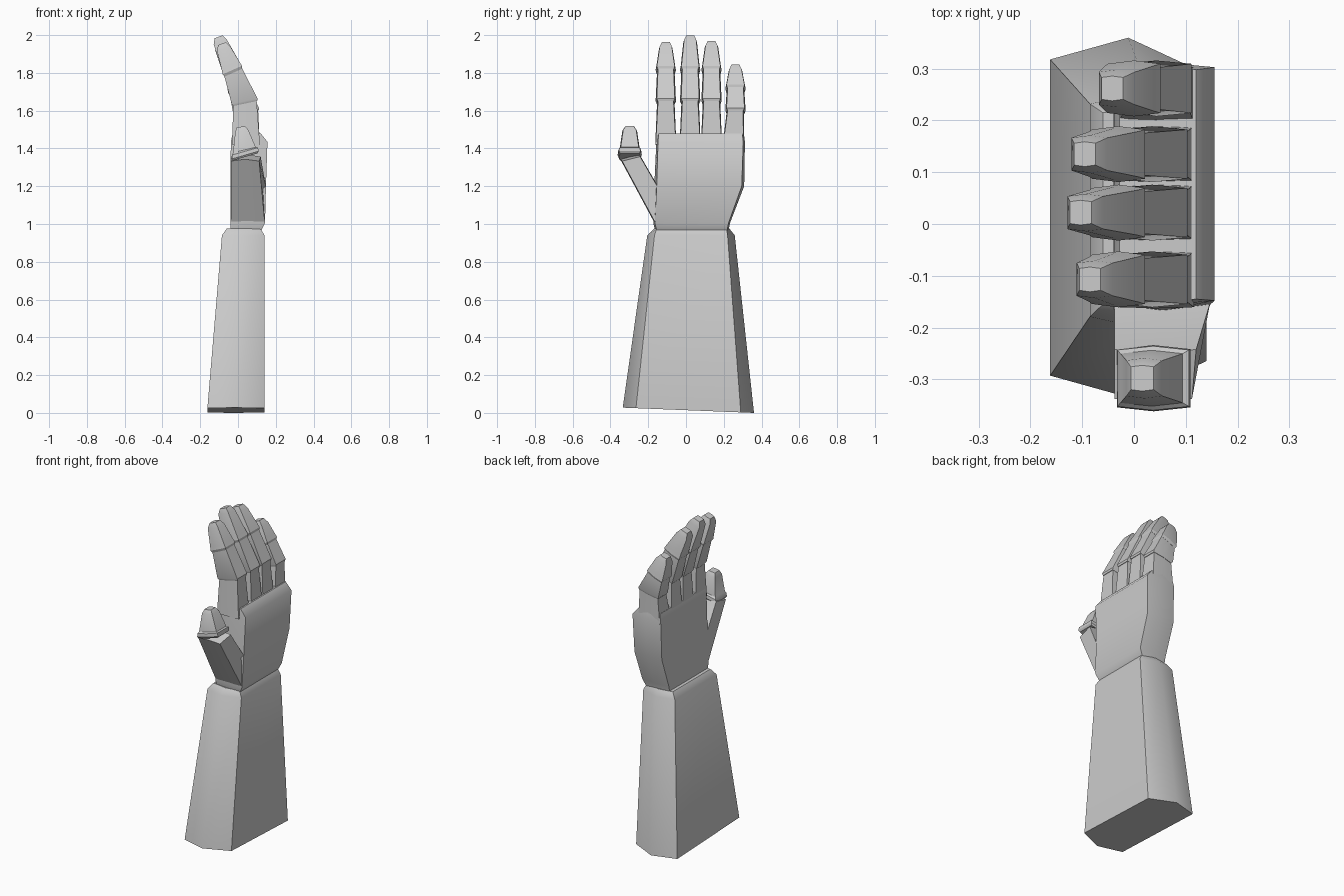
import bpy, bmesh
from math import sin, cos, radians

if "Cube" in bpy.data.objects:
    bpy.data.objects.remove(bpy.data.objects["Cube"])


def loft(name, rings, angle=42):
    """Skin a list of equal-sized rings and cap both ends."""
    bm = bmesh.new()
    vr = [[bm.verts.new(p) for p in r] for r in rings]
    n = len(vr[0])
    for a, b in zip(vr, vr[1:]):
        for i in range(n):
            j = (i + 1) % n
            bm.faces.new((a[i], a[j], b[j], b[i]))
    bm.faces.new(vr[0][::-1])
    bm.faces.new(vr[-1])
    bmesh.ops.recalc_face_normals(bm, faces=bm.faces[:])
    me = bpy.data.meshes.new(name)
    bm.to_mesh(me)
    bm.free()
    ob = bpy.data.objects.new(name, me)
    bpy.context.collection.objects.link(ob)
    bpy.ops.object.select_all(action='DESELECT')
    ob.select_set(True)
    bpy.context.view_layer.objects.active = ob
    bpy.ops.object.shade_smooth_by_angle(angle=radians(angle))
    return ob


def slab(z, x0, x1, y0, y1, bulge, back=0.0, slope=0.0):
    """Horizontal six-sided section: flat front and back, bulging sides."""
    xm = (x0 + x1) / 2
    pts = [(x1, y0), (x1, y1), (xm, y1 + bulge), (x0, y1 + back),
           (x0, y0 - back), (xm, y0 - bulge)]
    return [(x, y, z + slope * max(0, 0.36 - y)) for x, y in pts]


def ring(x, y, z, hx, hy, tilt, end=0.88):
    """Six-sided digit section, tilted about the y axis."""
    t = radians(tilt)
    pts = [(hx, -hy * end), (hx, hy * end), (0, hy),
           (-hx, hy * end), (-hx, -hy * end), (0, -hy)]
    return [(x + u * cos(t), y + v, z + u * sin(t)) for u, v in pts]


# forearm cuff
loft("forearm", [
    slab(0.0, -0.162, 0.14, -0.265, 0.29, 0.07, 0.028, 0.04),
    slab(0.94, -0.085, 0.14, -0.167, 0.22, 0.038, 0.012),
    slab(0.975, -0.06, 0.12, -0.155, 0.215, 0.015, 0.0)])

# palm
loft("palm", [
    slab(0.965, -0.04, 0.122, -0.155, 0.217, 0.008),
    slab(1.005, -0.04, 0.143, -0.165, 0.225, 0.008),
    slab(1.20, -0.04, 0.148, -0.155, 0.295, 0.013),
    slab(1.435, -0.038, 0.156, -0.148, 0.303, 0.009),
    slab(1.48, -0.028, 0.12, -0.145, 0.298, 0.008)])

# thumb base: side outline skinned through the palm thickness
outline = [(-0.165, 1.005, 0.141), (-0.345, 1.34, 0.112), (-0.245, 1.365, 0.12),
           (-0.15, 1.20, 0.147), (-0.05, 1.10, 0.143)]


def thumb_layer(f, s):
    cy, cz = -0.2, 1.2
    return [(-0.038 + f * (x + 0.038), cy + s * (y - cy), cz + s * (z - cz))
            for y, z, x in outline]


loft("thumb_base", [thumb_layer(0, 0.95), thumb_layer(0.5, 1.02), thumb_layer(1, 0.95)])

# thumb tip with collar
ty = -0.298
loft("thumb_tip", [
    ring(0.038, ty, 1.355, 0.068, 0.058, 16),
    ring(0.038, ty, 1.365, 0.074, 0.064, 16),
    ring(0.037, ty, 1.385, 0.072, 0.062, 16),
    ring(0.034, ty, 1.392, 0.062, 0.054, 14),
    ring(0.02, ty, 1.493, 0.035, 0.039, 8),
    ring(0.016, ty, 1.515, 0.022, 0.025, 8)], 30)

# fingers: name, y, then (x, z) of knuckle, upper joint and tip
fingers = [
    ("index", -0.107, (0.035, 1.65), (-0.03, 1.815), (-0.085, 1.955)),
    ("middle", 0.022, (0.035, 1.65), (-0.03, 1.815), (-0.103, 1.991)),
    ("ring", 0.135, (0.035, 1.65), (-0.03, 1.815), (-0.095, 1.96)),
    ("little", 0.262, (0.043, 1.60), (0.0, 1.715), (-0.042, 1.836)),
]
for name, y, (xa, za), (xb, zb), (xc, zc) in fingers:
    yb = y - 0.012 if name == "little" else y
    loft(name + "_finger_base", [
        ring(0.042, yb, 1.42, 0.074, 0.056, 0, 0.96),
        ring(xa + 0.002, y, za, 0.062, 0.046, 9)], 30)
    loft(name + "_finger_middle", [
        ring(xa + 0.003, y, za - 0.012, 0.065, 0.048, 12),
        ring(xa, y, za, 0.070, 0.054, 12),
        ring(xb, y, zb, 0.050, 0.046, 24)], 30)
    loft(name + "_finger_tip", [
        ring(xb + 0.005, y, zb - 0.014, 0.051, 0.048, 24),
        ring(xb, y, zb, 0.056, 0.054, 24),
        ring(xb - 0.008, y, zb + 0.02, 0.052, 0.050, 24),
        ring(xc + 0.009, y, zc - 0.027, 0.037, 0.036, 20),
        ring(xc, y, zc, 0.022, 0.024, 20)], 30)
